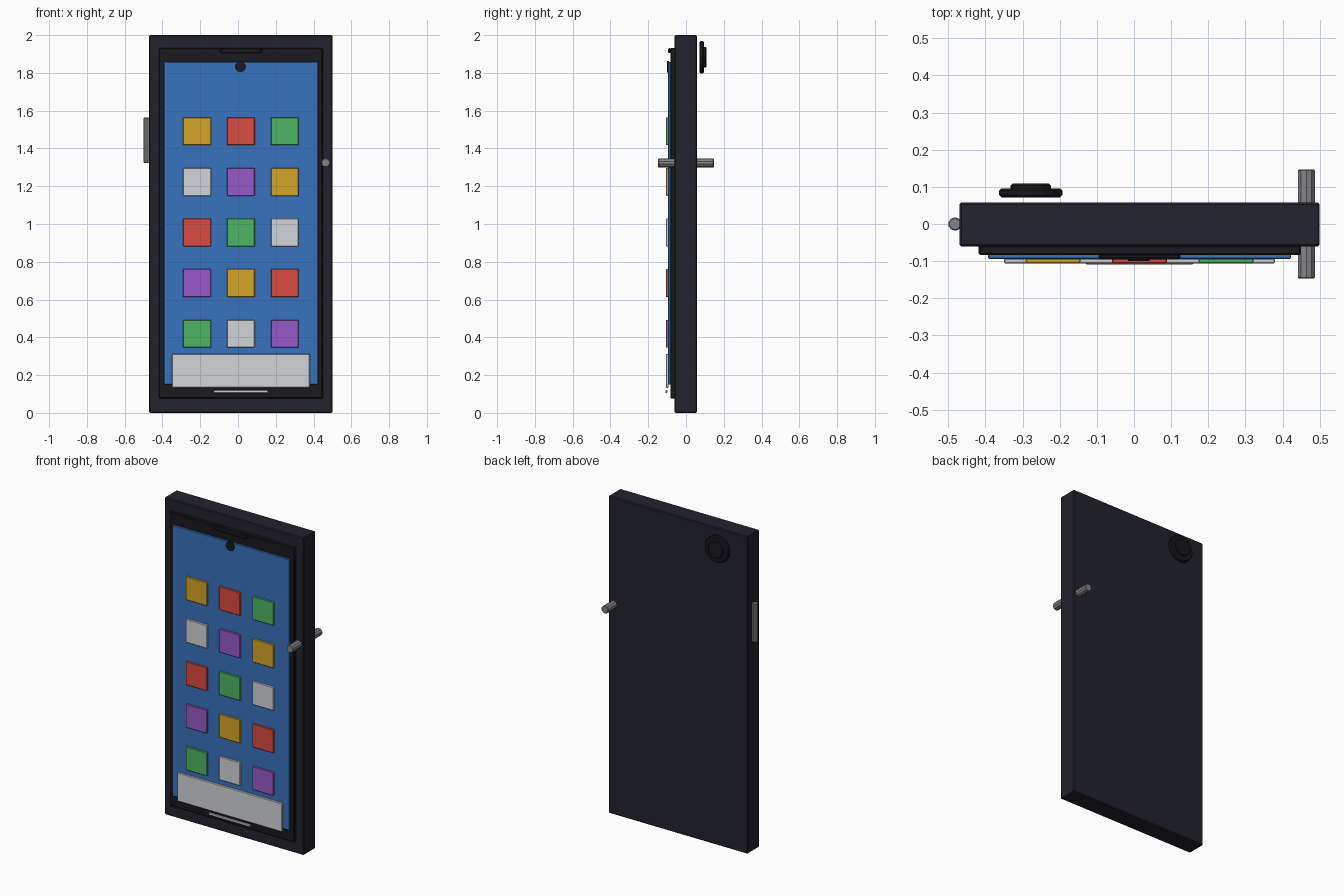
import bpy, math
from mathutils import Vector

cube = bpy.data.objects.get("Cube")
if cube:
    bpy.data.objects.remove(cube, do_unlink=True)


def material(name, rgb):
    m = bpy.data.materials.new(name)
    m.use_nodes = True
    m.diffuse_color = (*rgb, 1)
    m.node_tree.nodes["Principled BSDF"].inputs["Base Color"].default_value = (*rgb, 1)
    return m


CASE = material("dark case", (0.016, 0.016, 0.026))
BLACK = material("black trim", (0.010, 0.010, 0.014))
BLUE = material("screen blue", (0.04, 0.17, 0.52))
GOLD = material("gold", (0.68, 0.38, 0.02))
RED = material("red", (0.70, 0.07, 0.05))
GREEN = material("green", (0.08, 0.46, 0.13))
WHITE = material("light grey", (0.65, 0.66, 0.70))
PURPLE = material("purple", (0.31, 0.10, 0.58))
METAL = material("metal grey", (0.23, 0.235, 0.25))


def finish(obj, name, mat, bevel, segments=1):
    obj.name = name
    obj.data.materials.append(mat)
    if bevel:
        mod = obj.modifiers.new("soft edge", "BEVEL")
        mod.width = bevel
        mod.segments = segments
        mod.limit_method = "ANGLE"
        mod.angle_limit = math.radians(60)
    return obj


def box(name, mat, x, y, z, bevel=0.003):
    """Box from (min, max) pairs."""
    bpy.ops.mesh.primitive_cube_add(size=1, location=[sum(r) / 2 for r in (x, y, z)])
    obj = bpy.context.object
    size = Vector([r[1] - r[0] for r in (x, y, z)])
    for v in obj.data.vertices:
        v.co = v.co * size
    return finish(obj, name, mat, bevel)


def rod(name, mat, start, end, radius, sides, bevel=0.003):
    """Cylinder between two points."""
    a, b = Vector(start), Vector(end)
    bpy.ops.mesh.primitive_cylinder_add(
        vertices=sides, radius=radius, depth=(b - a).length, location=(a + b) / 2,
        rotation=(b - a).to_track_quat("Z", "Y").to_euler())
    return finish(bpy.context.object, name, mat, bevel)


CX = 0.015  # centre line of the slab

# Case, bezel and screen
box("case", CASE, (-0.47, 0.5), (-0.06, 0.058), (0, 2), 0.005)
box("bezel", BLACK, (CX - 0.434, CX + 0.434), (-0.083, -0.058), (0.077, 1.931), 0.004)
box("screen", BLUE, (CX - 0.408, CX + 0.408), (-0.094, -0.08), (0.149, 1.857))

# App icons, row by row from the top
rows = [(GOLD, RED, GREEN), (WHITE, PURPLE, GOLD), (RED, GREEN, WHITE),
        (PURPLE, GOLD, RED), (GREEN, WHITE, PURPLE)]
half = 0.074
for r, row in enumerate(rows):
    for c, mat in enumerate(row):
        x, z = CX + (c - 1) * 0.2325, 1.491 - r * 0.268
        box(f"app_icon_{r + 1}_{c + 1}", mat, (x - half, x + half),
            (-0.106, -0.092), (z - half, z + half))

# Dock and home bar
box("dock", WHITE, (CX - 0.365, CX + 0.365), (-0.106, -0.092), (0.133, 0.313))
box("home_bar", WHITE, (CX - 0.146, CX + 0.146), (-0.109, -0.098), (0.104, 0.122), 0.004)

# Earpiece and front camera
box("earpiece", BLACK, (CX - 0.11, CX + 0.11), (-0.095, -0.08), (1.904, 1.931), 0.005)
rod("front_camera", BLACK, (0.013, -0.1, 1.833), (0.013, -0.09, 1.833), 0.03, 10, 0)

# Back camera, standing off the case
CAM_X, CAM_Z = -0.278, 1.883
rod("camera_ring", BLACK, (CAM_X, 0.072, CAM_Z), (CAM_X, 0.096, CAM_Z), 0.085, 16, 0.006)
rod("camera_lens", BLACK, (CAM_X, 0.09, CAM_Z), (CAM_X, 0.109, CAM_Z), 0.054, 12, 0.005)

# Side button and cross pin
rod("side_button", METAL, (-0.482, 0, 1.322), (-0.482, 0, 1.565), 0.018, 10)
rod("cross_pin", METAL, (0.464, -0.147, 1.324), (0.464, 0.147, 1.324), 0.024, 10)
